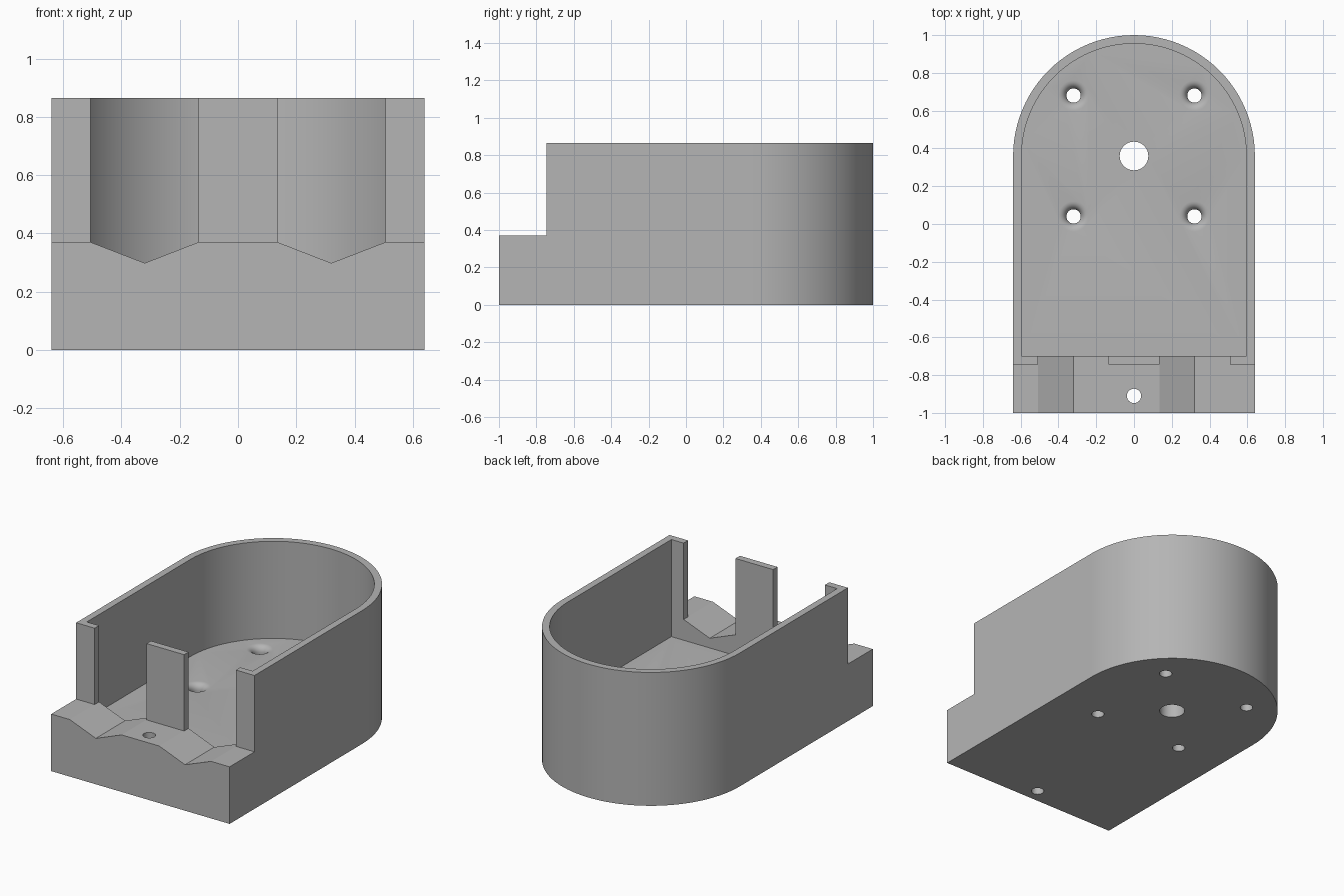
import bpy
import bmesh
from math import sin, cos, pi, radians

if "Cube" in bpy.data.objects:
    bpy.data.objects.remove(bpy.data.objects["Cube"])

HALF_W, HEIGHT, WALL = 0.64, 0.865, 0.045
FLOOR, LEDGE, GROOVE = 0.235, 0.37, 0.298
ARC_Y, WALL_FRONT = 0.36, -0.745

grey = bpy.data.materials.new("plain grey")
grey.use_nodes = True
grey.diffuse_color = (0.46, 0.46, 0.46, 1)
grey.node_tree.nodes["Principled BSDF"].inputs["Base Color"].default_value = grey.diffuse_color


def make(name, bm):
    bmesh.ops.recalc_face_normals(bm, faces=bm.faces)
    mesh = bpy.data.meshes.new(name)
    bm.to_mesh(mesh)
    bm.free()
    ob = bpy.data.objects.new(name, mesh)
    bpy.context.collection.objects.link(ob)
    mesh.materials.append(grey)
    return ob


def prism(name, outline, direction):
    """Extrude a closed outline of 3D points along a direction."""
    bm = bmesh.new()
    face = bm.faces.new([bm.verts.new(p) for p in outline])
    ext = bmesh.ops.extrude_face_region(bm, geom=[face])
    moved = [v for v in ext["geom"] if isinstance(v, bmesh.types.BMVert)]
    bmesh.ops.translate(bm, verts=moved, vec=direction)
    return make(name, bm)


def arch(name, r, front, z0, z1, n=48):
    """Upright block with a square front and a half-round back."""
    pts = [(-r, front, z0), (r, front, z0)]
    pts += [(r * cos(pi * i / n), ARC_Y + r * sin(pi * i / n), z0) for i in range(n + 1)]
    return prism(name, pts, (0, 0, z1 - z0))


def lathe(name, profile, x, y, n=32):
    """Closed turned solid from (radius, z) points, bottom to top."""
    bm = bmesh.new()
    rings = [[bm.verts.new((x + r * cos(2 * pi * i / n), y + r * sin(2 * pi * i / n), z))
              for i in range(n)] for r, z in profile]
    for a, b in zip(rings, rings[1:]):
        for i in range(n):
            j = (i + 1) % n
            bm.faces.new((a[i], a[j], b[j], b[i]))
    bm.faces.new(rings[0])
    bm.faces.new(rings[-1])
    return make(name, bm)


# Outer shell and the hollow inside it
body = arch("housing", HALF_W, -1, 0, HEIGHT)
cutters = [arch("cavity_cutter", HALF_W - WALL, WALL_FRONT + WALL, FLOOR, 1)]

# Step that leaves the low front ledge
cutters.append(prism("ledge_cutter",
                     [(-1, -1.2, LEDGE), (1, -1.2, LEDGE), (1, WALL_FRONT, LEDGE), (-1, WALL_FRONT, LEDGE)],
                     (0, 0, 1)))

# Two front openings with V-shaped grooves
for side in (-1, 1):
    section = [(0.135, 1), (0.135, LEDGE), (0.32, GROOVE), (0.507, LEDGE), (0.507, 1)]
    cutters.append(prism("opening_cutter", [(side * x, -1.3, z) for x, z in section], (0, 0.65, 0)))

# Four screw holes with rounded lips
R, LIP = 0.042, 0.08
lip = [(LIP - R * cos(i * pi / 12), FLOOR - R + R * sin(i * pi / 12)) for i in range(7)]
profile = [(LIP - R, -0.1)] + lip + [(LIP, FLOOR + 0.05)]
for x in (-0.32, 0.32):
    for y in (0.04, 0.68):
        cutters.append(lathe("screw_hole_cutter", profile, x, y))

# Plain holes in the floor centre and the ledge
cutters.append(lathe("centre_hole_cutter", [(0.076, -0.1), (0.076, 0.5)], 0, ARC_Y))
cutters.append(lathe("ledge_hole_cutter", [(0.038, -0.1), (0.038, 0.5)], 0, -0.91))

# Carve the housing
bpy.ops.object.select_all(action="DESELECT")
bpy.context.view_layer.objects.active = body
body.select_set(True)
for cutter in cutters:
    mod = body.modifiers.new("cut", "BOOLEAN")
    mod.operation = "DIFFERENCE"
    mod.solver = "EXACT"
    mod.object = cutter
    cutter.hide_render = True
    bpy.ops.object.modifier_apply(modifier=mod.name)
for cutter in cutters:
    bpy.data.objects.remove(cutter)

bpy.ops.object.shade_smooth_by_angle(angle=radians(20))
